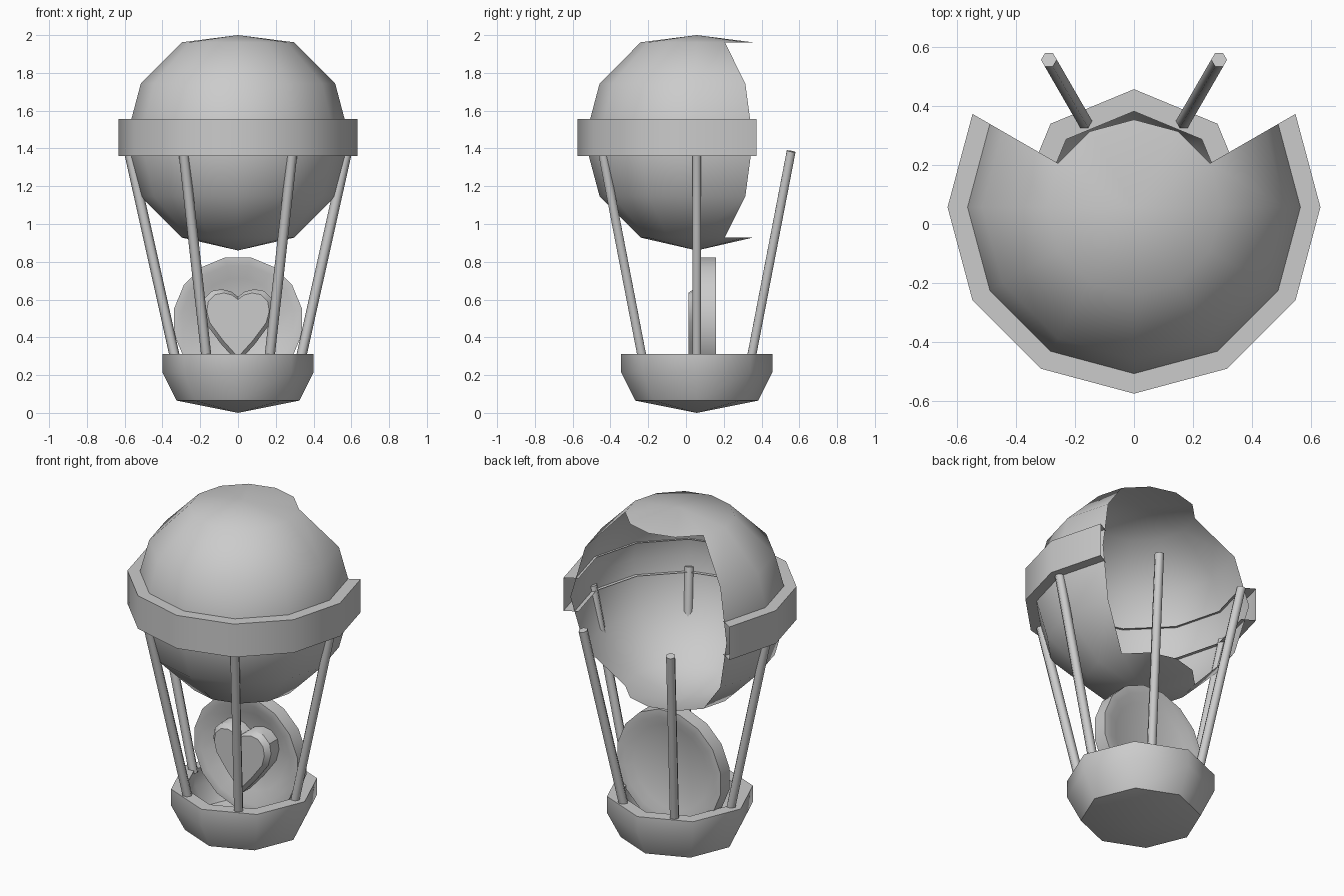
import bpy, bmesh, math
from mathutils import Vector

if "Cube" in bpy.data.objects:
    bpy.data.objects.remove(bpy.data.objects["Cube"])

CY = 0.057   # shared vertical axis of balloon and basket


def finish(name, bm, angle=40, recalc=True):
    bmesh.ops.remove_doubles(bm, verts=bm.verts, dist=1e-5)
    if recalc:
        bmesh.ops.recalc_face_normals(bm, faces=bm.faces)
    me = bpy.data.meshes.new(name)
    bm.to_mesh(me)
    bm.free()
    ob = bpy.data.objects.new(name, me)
    bpy.context.collection.objects.link(ob)
    bpy.ops.object.select_all(action='DESELECT')
    ob.select_set(True)
    bpy.context.view_layer.objects.active = ob
    bpy.ops.object.shade_smooth_by_angle(angle=math.radians(angle))
    return ob


def lathe(name, profile, n, place, start=0.0, skip=lambda seg, row: False, closed=False, angle=40):
    """Revolve (radius, height) points; place(c, s, r, h) gives the position."""
    bm = bmesh.new()
    rings = []
    for r, h in profile:
        if r == 0:
            rings.append([bm.verts.new(place(1, 0, 0, h))] * n)
        else:
            rings.append([bm.verts.new(place(math.cos(a), math.sin(a), r, h))
                          for a in (start + math.tau * i / n for i in range(n))])
    rows = len(rings) if closed else len(rings) - 1
    for k in range(rows):
        lo, hi = rings[k], rings[(k + 1) % len(rings)]
        for i in range(n):
            if skip(i, k):
                continue
            j = (i + 1) % n
            bm.faces.new(dict.fromkeys((lo[i], lo[j], hi[j], hi[i])))
    loose = [v for v in bm.verts if not v.link_faces]
    bmesh.ops.delete(bm, geom=loose, context='VERTS')
    return finish(name, bm, angle)


def upright(c, s, r, h):
    return (r * c, CY + r * s, h)


# Balloon envelope: twelve sides, back opening between the two end caps
R, ZC = 0.594, 1.445
env = [(0, 0.86)]
env += [(R * math.cos(math.radians(a)), ZC + R * math.sin(math.radians(a)) * 1.005)
        for a in (-60, -30, 0, 30, 60)]
env += [(0, 2.0)]
lathe("balloon_envelope", env, 12, upright,
      skip=lambda i, k: 1 <= i <= 4 and 1 <= k <= 4)

# Band round the balloon, open at the back like the envelope
lathe("balloon_band", [(0.55, 1.36), (0.632, 1.36), (0.632, 1.557), (0.55, 1.557)],
      12, upright, skip=lambda i, k: 1 <= i <= 4)

# Basket: eight-sided bowl with a wide flat lip
lathe("basket", [(0, 0.0), (0.325, 0.065), (0.4, 0.215), (0.4, 0.313),
                 (0.325, 0.313), (0.325, 0.215), (0.26, 0.11), (0, 0.07)],
      8, upright, angle=50)

# Six ropes spreading from the basket lip to the band
for i in range(6):
    a = math.tau * i / 6
    c, s = math.cos(a), math.sin(a)
    p = Vector((0.333 * c, CY + 0.333 * s, 0.29))
    q = Vector((0.577 * c, CY + 0.577 * s, 1.385))
    bm = bmesh.new()
    bmesh.ops.create_cone(bm, cap_ends=True, segments=6, radius1=0.027,
                          radius2=0.027, depth=(q - p).length)
    rot = (q - p).to_track_quat('Z', 'Y').to_matrix().to_4x4()
    rot.translation = (p + q) / 2
    bm.transform(rot)
    finish(f"rope_{i + 1}", bm, 65)

# Medallion disc: raised rim, dished on both sides, standing in the basket
MZ = 0.485


def facing(c, s, r, h):
    return (r * c, h, MZ + r * s)


lathe("medallion", [(0, 0.115), (0.23, 0.115), (0.3, 0.075), (0.345, 0.075),
                    (0.345, 0.16), (0.3, 0.16), (0.25, 0.14), (0, 0.14)],
      16, facing, start=math.pi / 16)

# Heart on the medallion front: stacked outlines give the bevelled edge
half = [(0, 0.615), (0.035, 0.642), (0.085, 0.655), (0.14, 0.645),
        (0.18, 0.605), (0.19, 0.545), (0.172, 0.475), (0.09, 0.365), (0, 0.265)]
outline = half + [(-x, z) for x, z in half[-2:0:-1]]
bm = bmesh.new()
layers = []
for y, k in ((0.12, 1.0), (0.04, 1.0), (0.012, 0.87)):
    layers.append([bm.verts.new((x * k, y, 0.5 + (z - 0.5) * k)) for x, z in outline])
n = len(outline)
for lo, hi in zip(layers, layers[1:]):
    for i in range(n):
        j = (i + 1) % n
        bm.faces.new((lo[i], lo[j], hi[j], hi[i]))
bm.faces.new(layers[-1])
bm.faces.new(layers[0])
finish("heart", bm, 35)
